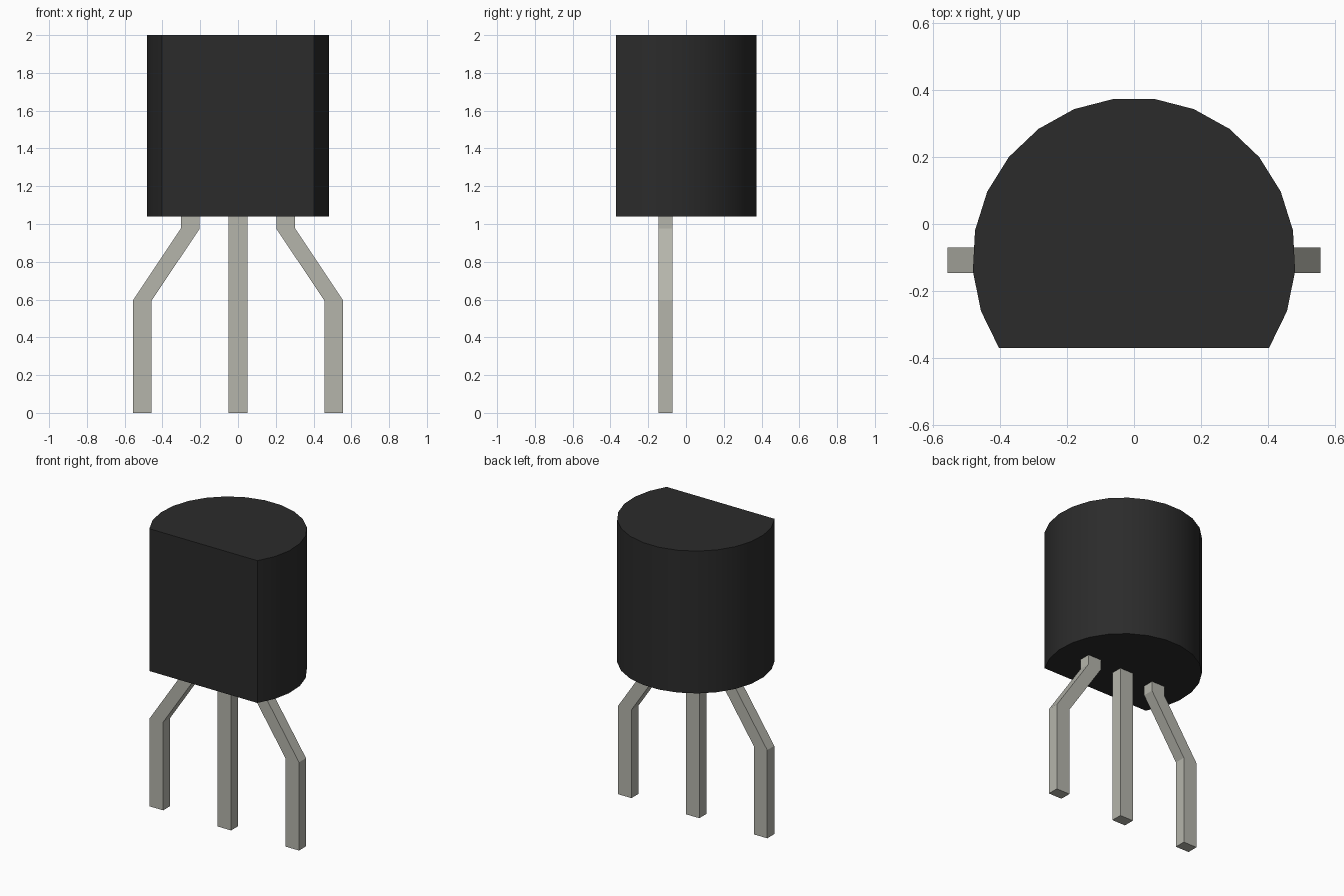
import bpy, bmesh, math

if "Cube" in bpy.data.objects:
    bpy.data.objects.remove(bpy.data.objects["Cube"])


def material(name, color):
    mat = bpy.data.materials.new(name)
    mat.diffuse_color = color
    mat.use_nodes = True
    mat.node_tree.nodes["Principled BSDF"].inputs["Base Color"].default_value = mat.diffuse_color
    return mat


def loft(name, rings, mat):
    """Closed solid through a list of equal-length rings of points."""
    bm = bmesh.new()
    loops = [[bm.verts.new(p) for p in ring] for ring in rings]
    n = len(loops[0])
    for a, b in zip(loops, loops[1:]):
        for i in range(n):
            j = (i + 1) % n
            bm.faces.new((a[i], a[j], b[j], b[i]))
    bm.faces.new(loops[0][::-1])
    bm.faces.new(loops[-1])
    bmesh.ops.recalc_face_normals(bm, faces=bm.faces)
    mesh = bpy.data.meshes.new(name)
    bm.to_mesh(mesh)
    bm.free()
    mesh.materials.append(mat)
    obj = bpy.data.objects.new(name, mesh)
    bpy.context.collection.objects.link(obj)
    return obj


plastic = material("black_plastic", (0.024, 0.024, 0.024, 1))
metal = material("tinned_metal", (0.46, 0.46, 0.41, 1))

# Body: circular arc of 17 sides, closed by a flat front
R, CY, STEP = 0.482, -0.105, math.radians(14.5)
arc = [(R * math.sin((i - 8.5) * STEP), CY + R * math.cos((i - 8.5) * STEP))
       for i in range(18)]
body = loft("body", [[(x, y, z) for x, y in arc] for z in (1.04, 2.0)], plastic)
bpy.context.view_layer.objects.active = body
body.select_set(True)
bpy.ops.object.shade_smooth_by_angle(angle=math.radians(30))


# Leads: rectangular section following a path of (x, z) centres
def lead(name, path):
    w, d, y = 0.05, 0.0375, -0.108
    loft(name, [[(x - w, y - d, z), (x + w, y - d, z),
                 (x + w, y + d, z), (x - w, y + d, z)] for x, z in path], metal)


lead("middle_lead", [(0, 0), (0, 1.045)])
for side, s in (("left", -1), ("right", 1)):
    lead(side + "_lead", [(s * 0.507, 0), (s * 0.507, 0.595),
                          (s * 0.253, 0.975), (s * 0.253, 1.045)])
